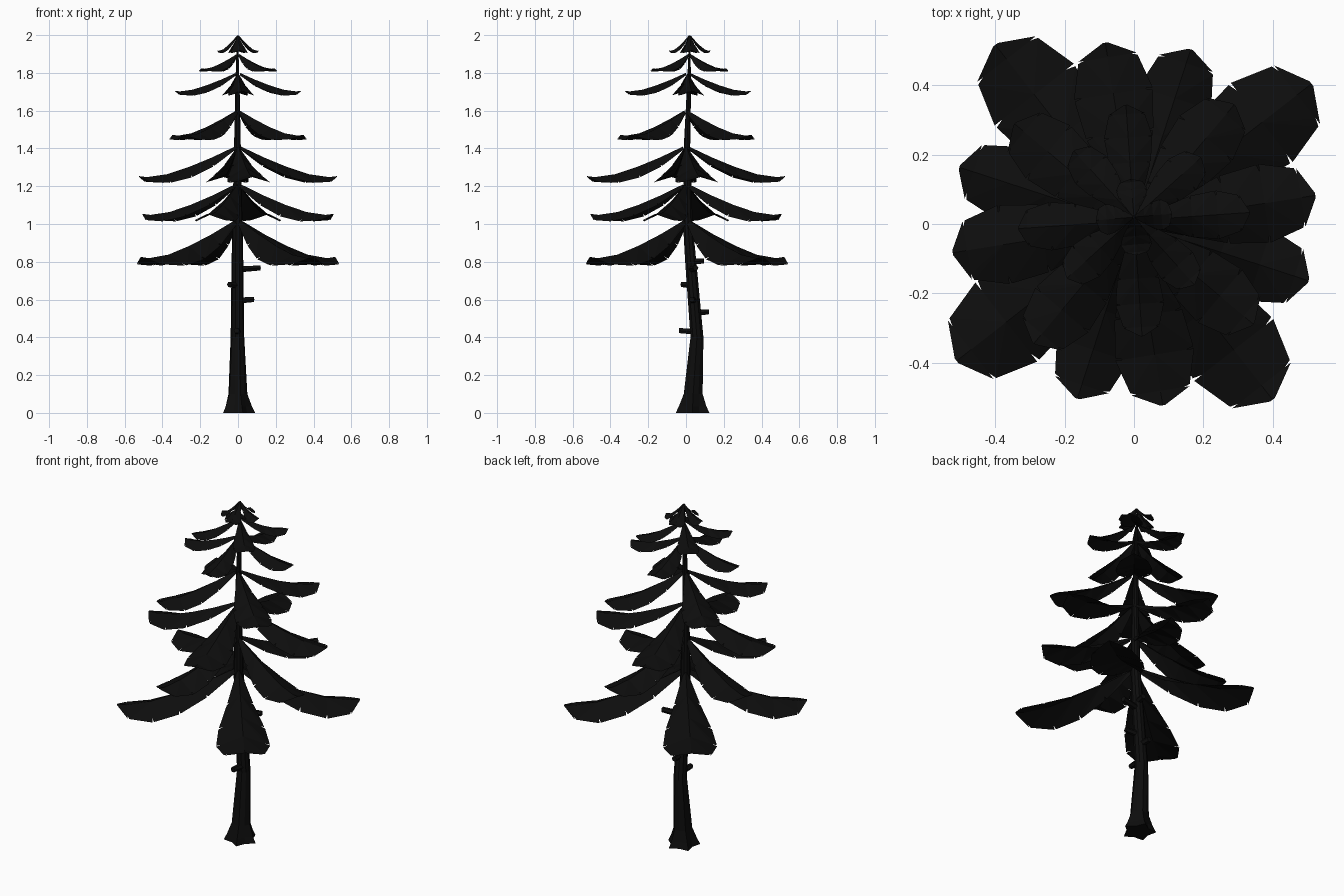
import bpy, bmesh, math
from mathutils import Vector

cube = bpy.data.objects.get("Cube")
if cube:
    bpy.data.objects.remove(cube)

dark = bpy.data.materials.new("near_black")
dark.use_nodes = True
colour = (0.004, 0.004, 0.004, 1)
dark.diffuse_color = colour
dark.node_tree.nodes["Principled BSDF"].inputs["Base Color"].default_value = colour


def make_object(name, bm):
    mesh = bpy.data.meshes.new(name)
    bm.normal_update()
    bm.to_mesh(mesh)
    bm.free()
    mesh.materials.append(dark)
    obj = bpy.data.objects.new(name, mesh)
    bpy.context.collection.objects.link(obj)
    return obj


def loft(bm, rings):
    """Skin a list of equal rings of points and cap both ends."""
    loops = [[bm.verts.new(p) for p in ring] for ring in rings]
    n = len(loops[0])
    for a, b in zip(loops, loops[1:]):
        for i in range(n):
            j = (i + 1) % n
            bm.faces.new((a[i], a[j], b[j], b[i]))
    bm.faces.new(loops[0][::-1])
    bm.faces.new(loops[-1])


# Trunk: leaning, tapering, with a lobed root flare
SIDES = 10
trunk_path = [  # height, y offset, radius, root lobe size
    (0.0, 0.035, 0.078, 0.20), (0.035, 0.035, 0.066, 0.16),
    (0.1, 0.038, 0.05, 0.05), (0.4, 0.058, 0.036, 0),
    (0.8, 0.025, 0.031, 0), (1.0, 0.01, 0.027, 0),
    (1.4, 0.005, 0.018, 0), (1.7, 0.015, 0.012, 0), (1.97, 0.02, 0.004, 0)]
bm = bmesh.new()
rings = []
for z, y, radius, lobe in trunk_path:
    ring = []
    for i in range(SIDES):
        a = math.tau * i / SIDES
        r = radius * (1 + lobe * (-1) ** i)
        ring.append((r * math.cos(a) - 0.003, y + r * math.sin(a), z))
    rings.append(ring)
loft(bm, rings)
trunk = make_object("trunk", bm)

# Broken branch stubs: height, heading in degrees, reach, trunk centre y
stubs = [(0.76, 10, 0.12, 0.03), (0.675, 230, 0.072, 0.035),
         (0.595, -8, 0.085, 0.042), (0.53, 95, 0.072, 0.048),
         (0.43, 265, 0.092, 0.055), (0.8, 80, 0.07, 0.025)]
for z, heading, reach, y in stubs:
    a = math.radians(heading)
    out = Vector((math.cos(a), math.sin(a), 0.06))
    side = Vector((-math.sin(a), math.cos(a), 0))
    start = Vector((0, y, z))
    bm = bmesh.new()
    rings = []
    for dist, r in ((0, 0.019), (reach, 0.015)):
        rings.append([start + out * dist + side * r * math.cos(t) + Vector((0, 0, r * math.sin(t)))
                      for t in (math.tau * k / 6 for k in range(6))])
    loft(bm, rings)
    make_object("branch_stub", bm)

# Bough stations: distance, ridge fall, half width, droop of the edge
BOUGH = [(0.03, 0.0, 0.10, 0.35), (0.27, 0.36, 0.50, 0.95),
         (0.5, 0.66, 0.86, 1.1), (0.72, 0.89, 1.0, 0.9),
         (0.92, 0.98, 0.74, 0.5), (1.0, 0.95, 0.06, 0.05)]


def add_bough(bm, centre, angle, length, fall, width, droop):
    """Tent-folded bough with a small notch at every station of its rim."""
    u = Vector((math.cos(angle), math.sin(angle), 0))
    v = Vector((-u.y, u.x, 0))
    up = Vector((0, 0, 1))
    ridge = [centre + u * d * length - up * f * fall for d, f, w, e in BOUGH]
    ridge_verts = [bm.verts.new(p) for p in ridge]
    for s in (1, -1):
        rim = [p + v * s * w * width - up * e * droop
               for p, (d, f, w, e) in zip(ridge, BOUGH)]
        for i in range(len(rim) - 1):
            tip = i == len(rim) - 2
            points = [rim[i]]
            if not tip:
                points += [rim[i].lerp(rim[i + 1], 0.94),
                           rim[i + 1].lerp(ridge[i + 1], 0.2)]
            else:
                points += [rim[i + 1]]
            edge = [bm.verts.new(p) for p in points]
            if i:
                edge.insert(0, bm.verts.new(rim[i].lerp(ridge[i], 0.2)))
            # Fan from the ridge so the notch stays crisp
            a, b = ridge_verts[i], ridge_verts[i + 1]
            corners = edge + [b]
            for p, q in zip(corners, corners[1:]):
                bm.faces.new((a, p, q) if s < 0 else (a, q, p))


# Tiers: apex height, centre y, heading, length, fall, half width, droop
tiers = [(1.02, 0.005, 38, 0.65, 0.205, 0.145, 0.065),
         (1.21, 0.0, -18, 0.53, 0.165, 0.11, 0.055),
         (1.41, 0.0, 9, 0.53, 0.165, 0.115, 0.05),
         (1.60, 0.0, 50, 0.45, 0.135, 0.10, 0.04),
         (1.80, 0.01, 4, 0.335, 0.10, 0.07, 0.035),
         (1.90, 0.018, 42, 0.26, 0.08, 0.06, 0.025),
         (2.00, 0.02, 5, 0.11, 0.085, 0.045, 0.02)]
for z, y, heading, length, fall, width, droop in tiers:
    bm = bmesh.new()
    for k in range(4):
        add_bough(bm, Vector((0, y, z)), math.radians(heading + 90 * k),
                  length, fall, width, droop)
    make_object("bough_tier", bm)
